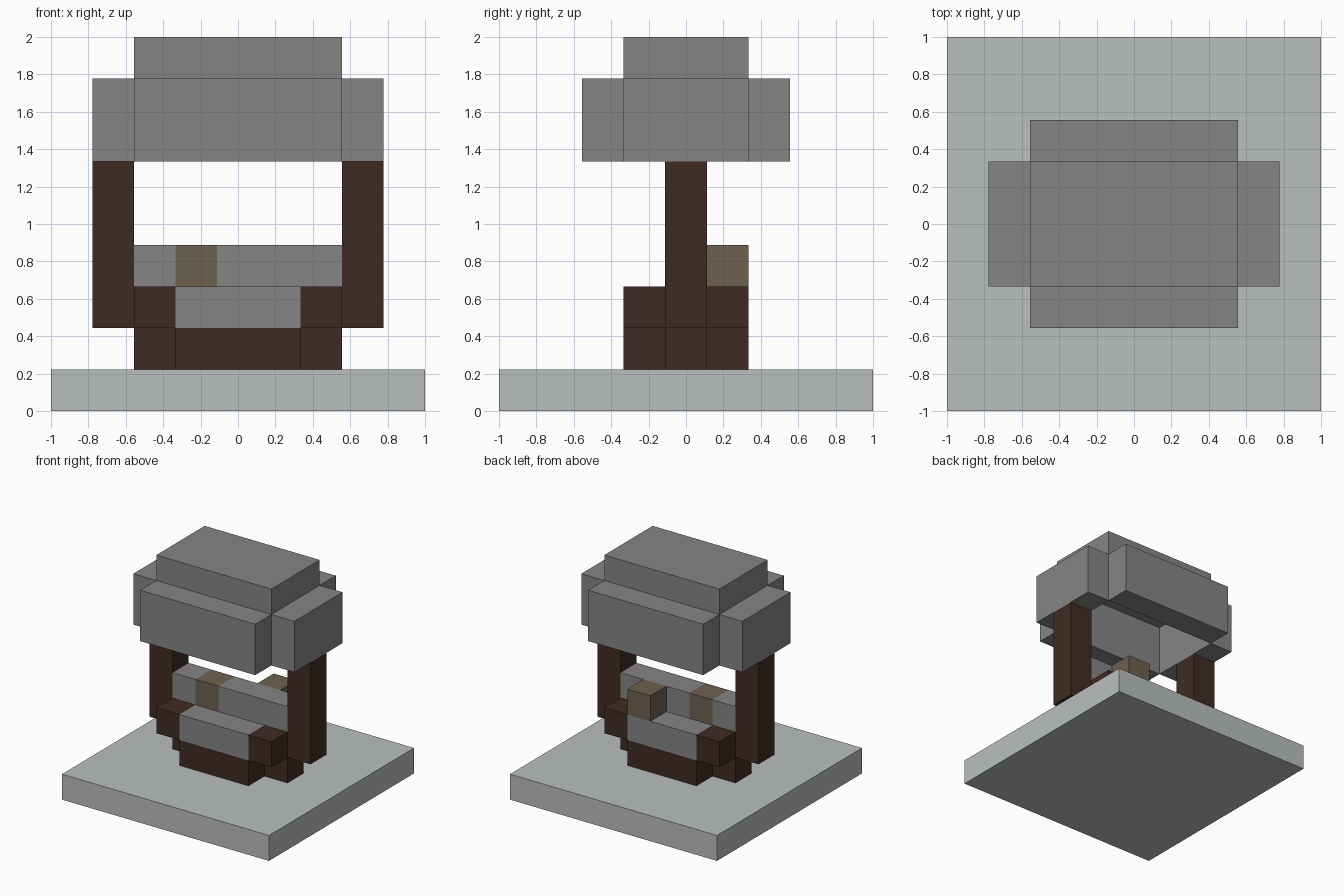
import bpy
import bmesh

cube = bpy.data.objects.get("Cube")
if cube:
    bpy.data.objects.remove(cube, do_unlink=True)

U = 2 / 9  # edge of one building block


def material(name, r, g, b):
    m = bpy.data.materials.new(name)
    m.use_nodes = True
    m.diffuse_color = (r, g, b, 1)
    bsdf = next(n for n in m.node_tree.nodes if n.type == 'BSDF_PRINCIPLED')
    bsdf.inputs["Base Color"].default_value = (r, g, b, 1)
    return m


PALE = material("pale stone", 0.49, 0.52, 0.51)
GREY = material("grey stone", 0.235, 0.235, 0.235)
DARK = material("dark wood", 0.051, 0.024, 0.016)
TAN = material("tan wood", 0.155, 0.12, 0.078)


def block(name, mat, xs, ys, zs):
    """Box spanning the given inclusive ranges of block cells."""
    lo = [(xs[0] - .5) * U, (ys[0] - .5) * U, zs[0] * U]
    hi = [(xs[1] + .5) * U, (ys[1] + .5) * U, (zs[1] + 1) * U]
    bm = bmesh.new()
    bmesh.ops.create_cube(bm, size=1)
    for v in bm.verts:
        v.co = [hi[i] if v.co[i] > 0 else lo[i] for i in range(3)]
    mesh = bpy.data.meshes.new(name)
    bm.to_mesh(mesh)
    bm.free()
    mesh.materials.append(mat)
    obj = bpy.data.objects.new(name, mesh)
    bpy.context.collection.objects.link(obj)


# Ground slab and cross-shaped footing
block("ground_slab", PALE, (-4, 4), (-4, 4), (0, 0))
block("footing", DARK, (-1, 1), (-1, 1), (1, 1))

# Parts repeated on both sides
for side, s in (("right", -1), ("left", 1)):
    block(f"{side}_footing_end", DARK, (2 * s, 2 * s), (0, 0), (1, 1))
    block(f"{side}_post", DARK, (3 * s, 3 * s), (0, 0), (2, 5))
    block(f"{side}_roof_wall", GREY, (3 * s, 3 * s), (-1, 1), (6, 7))
    for end, t in (("front", -1), ("back", 1)):
        block(f"{end}_{side}_corner", DARK, (2 * s, 2 * s), (t, t), (2, 2))

# Parts repeated front and back
for end, t in (("front", -1), ("back", 1)):
    block(f"{end}_ledge", GREY, (-1, 1), (t, t), (2, 2))
    block(f"{end}_roof_wall", GREY, (-2, 2), (2 * t, 2 * t), (6, 7))

# Central bar with its wooden inset, and the loose block behind it
block("bar_core", GREY, (-2, 2), (0, 0), (2, 2))
block("bar_short", GREY, (-2, -2), (0, 0), (3, 3))
block("bar_inset", TAN, (-1, -1), (0, 0), (3, 3))
block("bar_long", GREY, (0, 2), (0, 0), (3, 3))
block("back_block", TAN, (1, 1), (1, 1), (3, 3))

# Cap closing the hollow roof
block("roof_cap", GREY, (-2, 2), (-1, 1), (8, 8))
